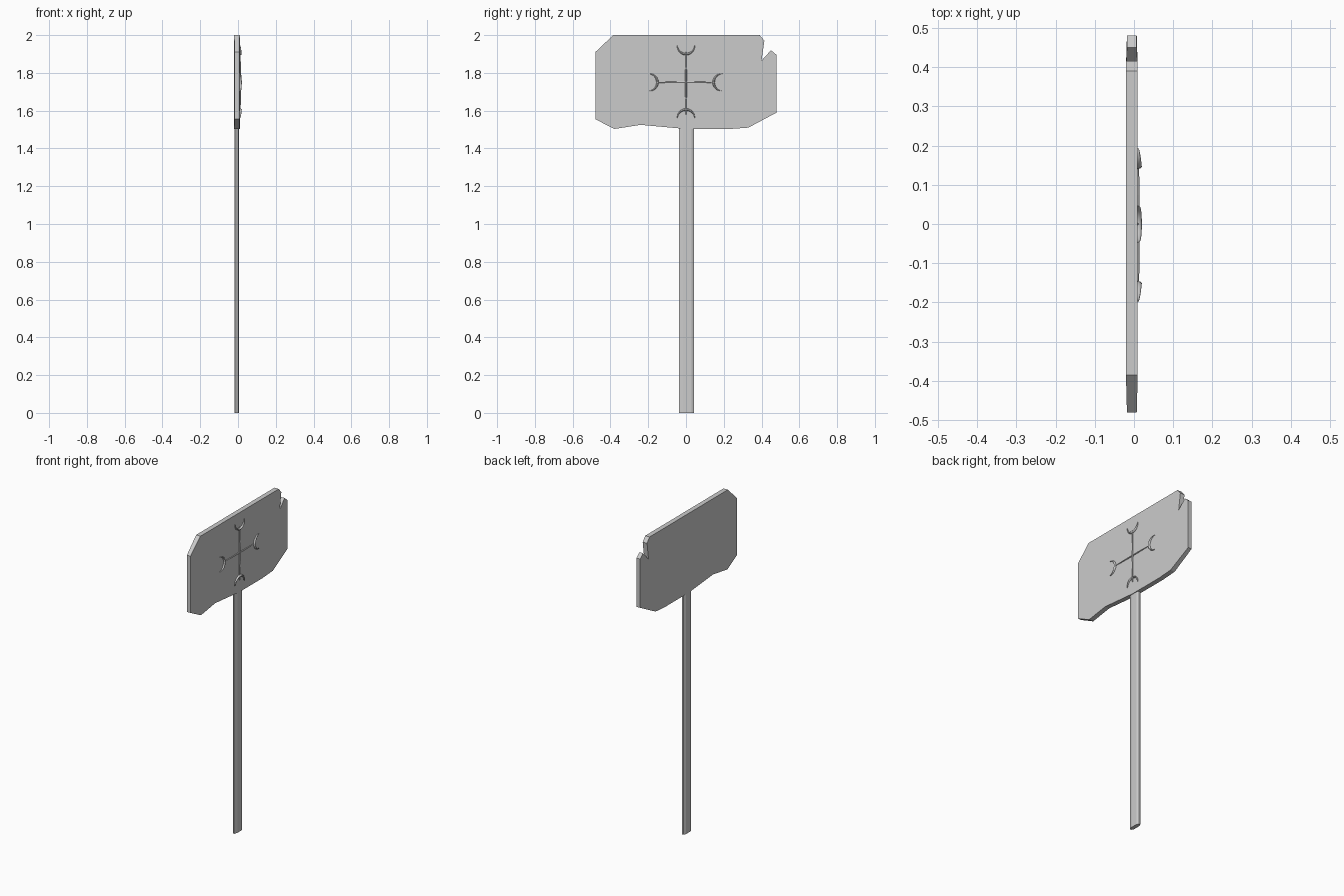
import bpy, bmesh, math

if "Cube" in bpy.data.objects:
    bpy.data.objects.remove(bpy.data.objects["Cube"])


def prism(name, bottom, top):
    """Closed solid between two matching rings of points."""
    bm = bmesh.new()
    a = [bm.verts.new(p) for p in bottom]
    b = [bm.verts.new(p) for p in top]
    bm.faces.new(a)
    bm.faces.new(b)
    n = len(a)
    for i in range(n):
        j = (i + 1) % n
        bm.faces.new((a[i], a[j], b[j], b[i]))
    bmesh.ops.recalc_face_normals(bm, faces=bm.faces)
    mesh = bpy.data.meshes.new(name)
    bm.to_mesh(mesh)
    bm.free()
    obj = bpy.data.objects.new(name, mesh)
    bpy.context.collection.objects.link(obj)
    return obj


def sweep(name, path, widths, height, sides=8):
    """Tapered strip along a (y, z) path, raised in front of the board."""
    bm = bmesh.new()
    rings = []
    for i, (y, z) in enumerate(path):
        y0, z0 = path[max(i - 1, 0)]
        y1, z1 = path[min(i + 1, len(path) - 1)]
        d = math.hypot(y1 - y0, z1 - z0)
        ny, nz = -(z1 - z0) / d, (y1 - y0) / d
        w = widths[i]
        h = height * (w / max(widths)) ** 0.5
        ring = []
        for k in range(sides):
            t = 2 * math.pi * k / sides
            s = w * math.cos(t)
            ring.append(bm.verts.new((0.009 + h * math.sin(t), y + ny * s, z + nz * s)))
        rings.append(ring)
    for r, q in zip(rings, rings[1:]):
        for k in range(sides):
            m = (k + 1) % sides
            bm.faces.new((r[k], r[m], q[m], q[k]))
    bm.faces.new(rings[0])
    bm.faces.new(rings[-1])
    bmesh.ops.recalc_face_normals(bm, faces=bm.faces)
    mesh = bpy.data.meshes.new(name)
    bm.to_mesh(mesh)
    bm.free()
    obj = bpy.data.objects.new(name, mesh)
    bpy.context.collection.objects.link(obj)
    return obj


# Chipped board, slightly thinner towards its ends
outline = [(-0.48, 1.91), (-0.385, 2.0), (0.39, 2.0), (0.415, 1.97), (0.40, 1.865),
           (0.45, 1.92), (0.48, 1.895), (0.48, 1.59), (0.33, 1.51), (0.23, 1.503),
           (0.0, 1.503), (-0.24, 1.525), (-0.38, 1.503), (-0.48, 1.555)]
half = [0.0125 if abs(y) > 0.44 else 0.015 for y, z in outline]
prism("sign_board",
      [(-0.0055 - h, y, z) for (y, z), h in zip(outline, half)],
      [(-0.0055 + h, y, z) for (y, z), h in zip(outline, half)])

# Flattened eight-sided post
section = [(-0.018, -0.024), (-0.011, -0.036), (-0.001, -0.036), (0.006, -0.015),
           (0.006, 0.028), (-0.001, 0.042), (-0.011, 0.042), (-0.018, 0.028)]
prism("post", [(x, y, 0) for x, y in section], [(x, y, 1.53) for x, y in section])

# Raised cross bars
bar_w = [0.002, 0.004, 0.005, 0.004, 0.002]
sweep("emblem_bar_horizontal",
      [(-0.155 + 0.305 * i / 4, 1.75) for i in range(5)], bar_w, 0.006)
sweep("emblem_bar_vertical",
      [(0, 1.58 + 0.33 * i / 4) for i in range(5)], bar_w, 0.007)

# Four crescents opening outwards
crescents = {"right": (0.192, 1.75, 0), "top": (0.0, 1.945, 90),
             "left": (-0.197, 1.75, 180), "bottom": (0.0, 1.56, 270)}
N = 12
for side, (cy, cz, out) in crescents.items():
    path, widths = [], []
    for i in range(N + 1):
        u = i / N
        a = math.radians(out + 90 + 180 * u)
        path.append((cy + 0.046 * math.cos(a), cz + 0.046 * math.sin(a)))
        widths.append(0.0007 + 0.0053 * math.sin(math.pi * u))
    obj = sweep("emblem_crescent_" + side, path, widths, 0.011)
    for p in obj.data.polygons:
        p.use_smooth = True
